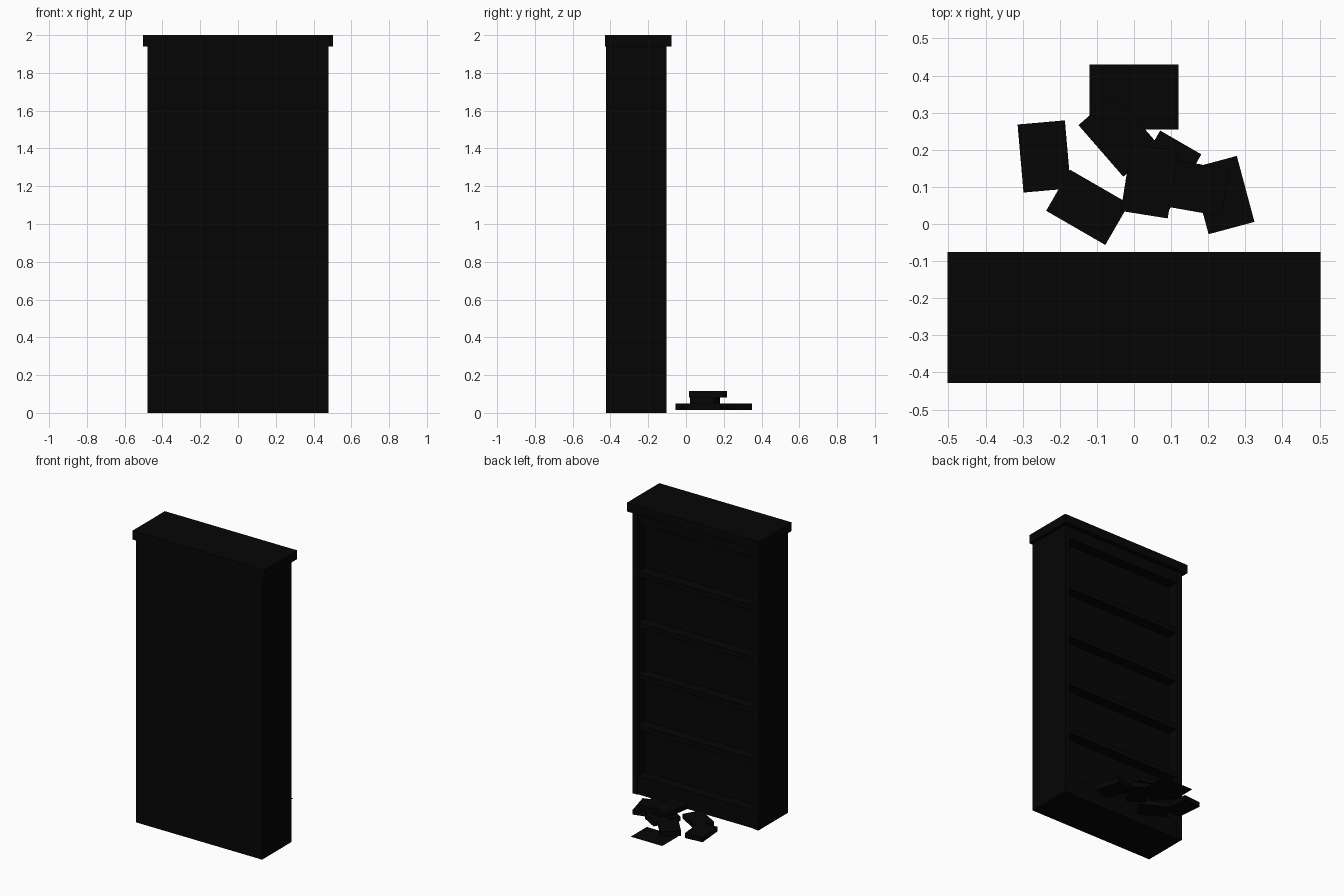
import bpy, math

if "Cube" in bpy.data.objects:
    bpy.data.objects.remove(bpy.data.objects["Cube"])

def material(name, v):
    m = bpy.data.materials.new(name)
    m.diffuse_color = (v, v, v, 1)
    m.use_nodes = True
    m.node_tree.nodes["Principled BSDF"].inputs["Base Color"].default_value = m.diffuse_color
    return m

BLACK = material("black", 0.0016)

def box(name, lo, hi):
    c = [(a + b) / 2 for a, b in zip(lo, hi)]
    bpy.ops.mesh.primitive_cube_add(size=1, location=c)
    o = bpy.context.object
    o.name = name
    o.scale = [b - a for a, b in zip(lo, hi)]
    bpy.ops.object.transform_apply(location=False, rotation=False, scale=True)
    o.data.materials.append(BLACK)
    return o

W, IN = 0.48, 0.44            # outer and inner half width
BACK, FRONT = -0.423, -0.102  # case depth, open towards +y
LIP = FRONT - 0.006           # shelf fronts
ROW = FRONT - 0.08            # front of the filled shelf interior

# Case: sides, filled interior, cornice, plinth and top rail
for s, side in ((-1, "left"), (1, "right")):
    box(side + "_side", (min(s * W, s * IN), BACK, 0), (max(s * W, s * IN), FRONT, 1.94))
box("filled_interior", (-IN, BACK, 0), (IN, ROW, 1.94))
box("cornice", (-0.503, -0.428, 1.94), (0.503, -0.076, 2.0))
box("plinth", (-IN, ROW, 0), (IN, LIP, 0.125))
box("top_rail", (-IN, ROW, 1.86), (IN, LIP, 1.94))

# Shelves
for i in range(4):
    z = 0.46 + 0.351 * i
    box(f"shelf_{i + 1}", (-IN, ROW, z - 0.017), (IN, LIP, z + 0.017))

# Loose books on the floor: centre x, centre y, layer, angle of the short side
books = [(-0.242, 0.182, 0, 5), (-0.125, 0.045, 0, 60), (-0.041, 0.239, 0, 41),
         (0.080, 0.140, 0, -30), (0.239, 0.078, 0, 15),
         (0.155, 0.100, 1, 80), (0.042, 0.116, 2, -9)]
for i, (x, y, layer, ang) in enumerate(books):
    z = 0.016 + 0.033 * layer
    b = box(f"book_{i + 1}", (x - 0.064, y - 0.092, z), (x + 0.064, y + 0.092, z + 0.033))
    b.rotation_euler.z = math.radians(ang)

# Flat sheet lying on the floor
bpy.ops.mesh.primitive_plane_add(size=1, location=(0, 0.342, 0))
sheet = bpy.context.object
sheet.name = "floor_sheet"
sheet.scale = (0.24, 0.175, 1)
sheet.data.materials.append(BLACK)
